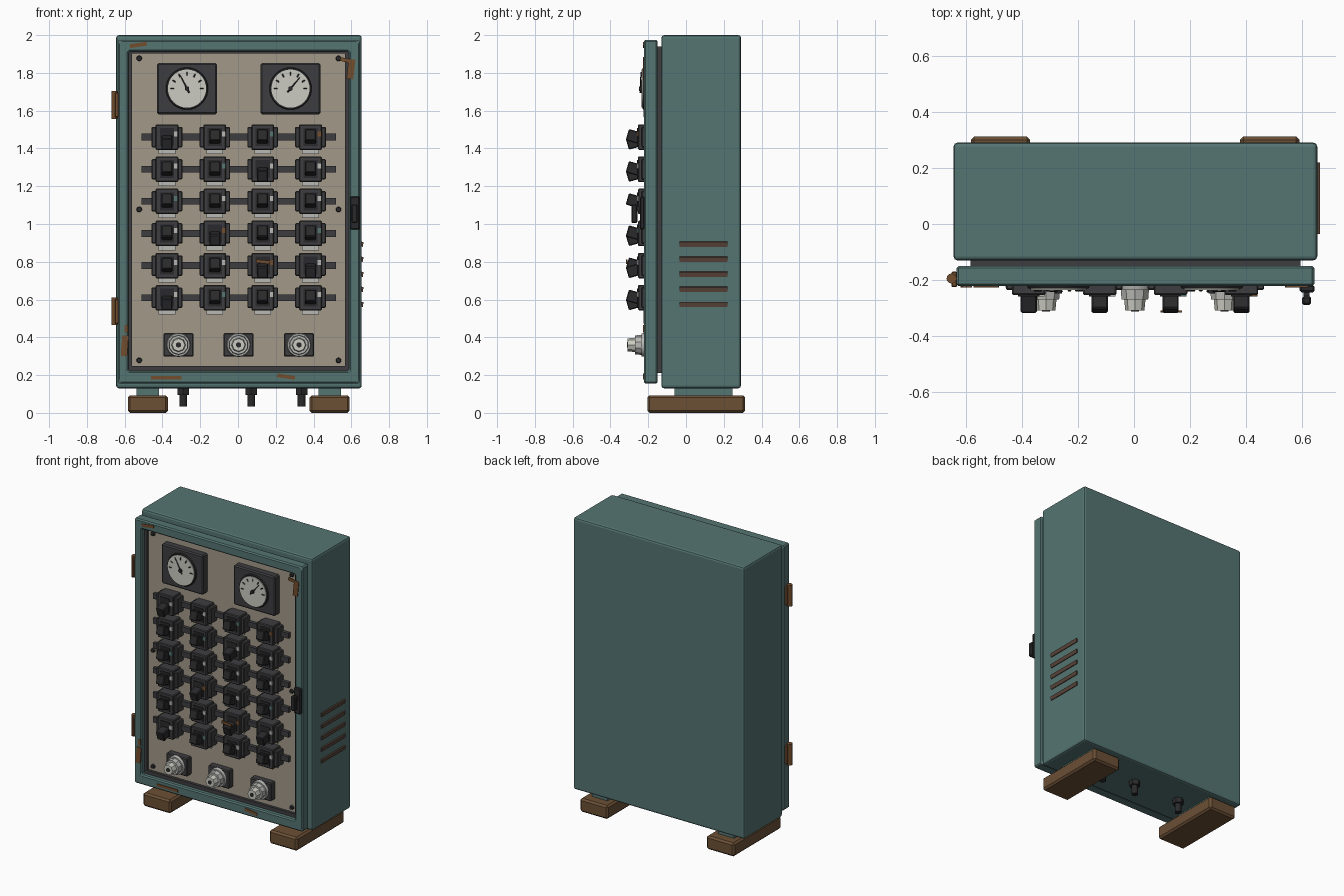
import bpy, bmesh, math
from mathutils import Matrix, Vector

if "Cube" in bpy.data.objects:
    bpy.data.objects.remove(bpy.data.objects["Cube"])


def material(name, r, g, b):
    m = bpy.data.materials.new(name)
    m.use_nodes = True
    m.diffuse_color = (r, g, b, 1)
    bsdf = next(n for n in m.node_tree.nodes if n.type == 'BSDF_PRINCIPLED')
    bsdf.inputs["Base Color"].default_value = (r, g, b, 1)
    return m


TEAL = material("teal paint", .09, .178, .17)
CREAM = material("cream panel", .36, .32, .25)
DARK = material("dark plastic", .048, .048, .052)
BLACK = material("black plastic", .023, .023, .025)
WHITE = material("dial white", .6, .6, .54)
METAL = material("light metal", .48, .48, .46)
WOOD = material("brown feet", .15, .08, .036)
RUST = material("rust", .17, .075, .028)
LOUVRE = material("louvre brown", .1, .056, .04)


def finish(name, bm, mat, bevel=0, segments=1):
    if bevel:
        bmesh.ops.bevel(bm, geom=bm.edges[:], offset=bevel, segments=segments,
                        affect='EDGES', profile=.5)
    bmesh.ops.recalc_face_normals(bm, faces=bm.faces[:])
    me = bpy.data.meshes.new(name)
    bm.to_mesh(me)
    bm.free()
    me.materials.append(mat)
    ob = bpy.data.objects.new(name, me)
    bpy.context.collection.objects.link(ob)
    return ob


def box(name, mat, x, y, z, bevel=0, tilt=0, axis='X', segments=1):
    """Box from three (low, high) ranges, turned by tilt degrees about its centre."""
    bm = bmesh.new()
    size = [r[1] - r[0] for r in (x, y, z)]
    bmesh.ops.create_cube(bm, size=1, matrix=Matrix.Diagonal((*size, 1)))
    ob = finish(name, bm, mat, bevel, segments)
    ob.location = [sum(r) / 2 for r in (x, y, z)]
    ob.rotation_euler["XYZ".index(axis)] = math.radians(tilt)
    return ob


def span(centre, width):
    return (centre - width / 2, centre + width / 2)


def rod(name, mat, start, end, r1, r2=None, sides=24, bevel=0):
    """Cylinder or cone between two points."""
    a, b = Vector(start), Vector(end)
    bm = bmesh.new()
    rot = (b - a).to_track_quat('Z', 'Y').to_matrix().to_4x4()
    bmesh.ops.create_cone(bm, cap_ends=True, segments=sides, radius1=r1,
                          radius2=r1 if r2 is None else r2, depth=(b - a).length,
                          matrix=Matrix.Translation((a + b) / 2) @ rot)
    ob = finish(name, bm, mat, bevel)
    if sides > 10:
        for p in ob.data.polygons:
            p.use_smooth = len(p.vertices) == 4
        ob.data.set_sharp_from_angle(angle=math.radians(35))
    return ob


def frame(name, mat, outer, inner, y, bevel=0):
    """Rectangular ring; outer and inner are (x low, x high, z low, z high)."""
    bm = bmesh.new()
    rings = []
    for (x0, x1, z0, z1), depth in ((outer, y[0]), (inner, y[0]), (inner, y[1]), (outer, y[1])):
        rings.append([bm.verts.new((px, depth, pz))
                      for px, pz in ((x0, z0), (x1, z0), (x1, z1), (x0, z1))])
    for i in range(4):
        a, b = rings[i], rings[(i + 1) % 4]
        for j in range(4):
            k = (j + 1) % 4
            bm.faces.new((a[j], a[k], b[k], b[j]))
    return finish(name, bm, mat, bevel)


# Cabinet shell and door
box("cabinet_body", TEAL, (-.645, .655), (-.13, .291), (.13, 2), .014, segments=2)
box("door_seal", DARK, (-.585, .595), (-.155, -.125), (.21, 1.94))
frame("door_frame", TEAL, (-.635, .645, .155, 1.975), (-.58, .587, .222, 1.912),
      (-.222, -.15), .008)
frame("window_gasket", DARK, (-.585, .592, .217, 1.917), (-.56, .566, .247, 1.903),
      (-.19, -.16))
box("instrument_panel", CREAM, (-.575, .58), (-.172, -.152), (.23, 1.908))

# Feet and cable glands
for side, cx in (("right", -.477), ("left", .485)):
    box(side + "_foot", WOOD, span(cx, .212), (-.205, .313), (0, .093), .012)
    box(side + "_foot_riser", TEAL, span(cx, .12), (-.06, .245), (.085, .14))
for gx in (-.29, .07, .337):
    rod("gland_nut", BLACK, (gx, .09, .14), (gx, .09, .095), .036, sides=6)
    rod("gland_stem", BLACK, (gx, .09, .1), (gx, .09, .035), .021, sides=12)

# Side louvres
for i in range(5):
    cz = .893 - i * .0795
    box("louvre", LOUVRE, (.65, .663), (-.035, .22), span(cz, .026), tilt=8, axis='Y')

# Hinges
for cz in (1.63, .537):
    rod("hinge_barrel", RUST, (-.652, -.195, cz - .073), (-.652, -.195, cz + .073), .018, sides=12)
    box("hinge_leaf", RUST, (-.652, -.632), (-.226, -.17), span(cz, .13), .004)

# Door handle
box("handle_plate", BLACK, (.592, .645), (-.244, -.218), span(1.058, .175), .006)
box("handle_hub", BLACK, span(.617, .022), (-.27, -.24), span(1.08, .03))
box("handle_lever", BLACK, span(.617, .032), (-.289, -.258), span(1.055, .1), .006)

# Panel screws
for sx in (-.523, .532):
    for sz in (1.877, 1.077, .278):
        rod("panel_screw", BLACK, (sx, -.165, sz), (sx, -.186, sz), .016, .012, 12)

# Gauges with ticks and needles
GAUGE_Z = 1.717
for gx, needle in ((-.27, 117), (.278, 50)):
    box("gauge_housing", DARK, span(gx, .316), (-.222, -.165), span(GAUGE_Z, .272), .008)
    rod("gauge_bezel", BLACK, (gx, -.22, GAUGE_Z), (gx, -.23, GAUGE_Z), .113, .108, 32)
    rod("gauge_dial", WHITE, (gx, -.228, GAUGE_Z), (gx, -.236, GAUGE_Z), .101, sides=32)

    def on_dial(radius, degrees, y=-.237):
        a = math.radians(degrees)
        return (gx + radius * math.cos(a), y, GAUGE_Z + radius * math.sin(a))
    for i in range(7):
        rod("gauge_tick", BLACK, on_dial(.07, i * 30), on_dial(.088, i * 30), .0035, sides=4)
    rod("gauge_needle", BLACK, on_dial(-.025, needle, -.24), on_dial(.077, needle, -.24),
        .005, .002, 4)
    rod("gauge_hub", BLACK, on_dial(0, 0, -.234), on_dial(0, 0, -.248), .012, sides=12)

# Breaker rows: rail, then four switches
DOWN = {(0, 0), (1, 2), (3, 1), (4, 2), (4, 3), (5, 0)}
RUSTY = {(0, 3), (3, 1), (4, 2)}
for row in range(6):
    cz = 1.46 - row * .17
    box("breaker_rail", DARK, (-.512, .52), (-.195, -.165), span(cz, .036))
    for col in range(4):
        cx = -.376 + col * .2533
        down = (row, col) in DOWN
        shift = -.028 if down else .004
        box("breaker_base", DARK, span(cx, .163), (-.236, -.165), span(cz, .108), .005)
        box("breaker_body", DARK, span(cx, .12), (-.254, -.165), span(cz, .135), .005)
        box("switch_toggle", BLACK, span(cx, .058), (-.312, -.245),
            span(cz + shift, .062), .005, 16 if down else -16)
        box("switch_collar", BLACK, span(cx, .076), (-.259, -.25), span(cz, .095))
        box("breaker_label", METAL, span(cx, .088), (-.18, -.168), span(cz - .075, .028))
        tint = RUST if (row, col) in RUSTY else TEAL if (row + col) % 4 == 2 else METAL
        box("breaker_marker", tint, span(cx + .045, .024), (-.259, -.252), span(cz + .016, .026))
box("toggle_rust", RUST, span(.133, .075), (-.317, -.309), span(.8, .018), 0, 5, 'Y')

# Rotary knobs
for kx in (-.315, .003, .323):
    kz = .36
    box("knob_plate", DARK, span(kx, .16), (-.218, -.165), span(kz, .125), .006)
    rod("knob_skirt", METAL, (kx, -.215, kz), (kx, -.236, kz), .064, .06, 24)
    rod("knob_grip", METAL, (kx, -.236, kz), (kx, -.27, kz), .053, .05, 10)
    rod("knob_cap", WHITE, (kx, -.27, kz), (kx, -.31, kz), .038, .034, 8)
    rod("knob_centre", BLACK, (kx, -.305, kz), (kx, -.313, kz), .014, sides=12)

# Rust patches on the door: x, z, width, height, turn
for px, pz, w, h, turn in ((-.528, 1.948, .09, .02, -8), (.598, 1.82, .036, .105, 6),
                           (.568, 1.868, .055, .02, 12), (-.6, .355, .034, .11, 4),
                           (-.592, .445, .018, .04, 0), (-.38, .186, .16, .018, 0),
                           (.255, .192, .095, .02, 8)):
    box("rust_patch", RUST, span(px, w), (-.2265, -.2195), span(pz, h), 0, turn, 'Y')
